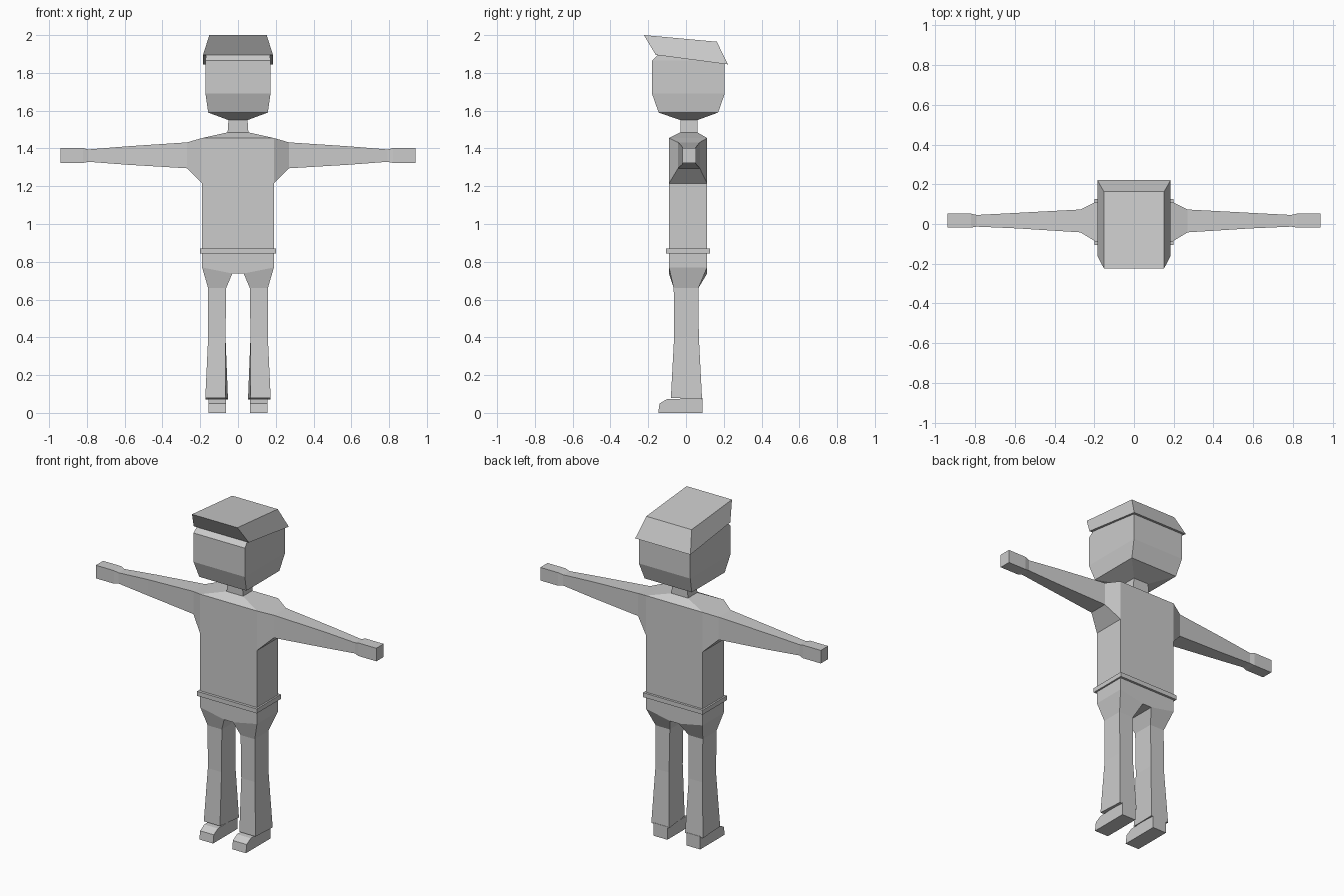
import bpy
import bmesh

if "Cube" in bpy.data.objects:
    bpy.data.objects.remove(bpy.data.objects["Cube"])

grey = bpy.data.materials.new("plain grey")
grey.use_nodes = True
grey.diffuse_color = (0.6, 0.6, 0.6, 1)
grey.node_tree.nodes["Principled BSDF"].inputs["Base Color"].default_value = (0.6, 0.6, 0.6, 1)


def ring_z(x0, x1, y0, y1, z):
    """Horizontal rectangle."""
    return [(x0, y0, z), (x1, y0, z), (x1, y1, z), (x0, y1, z)]


def ring_x(x, y0, y1, z0, z1):
    """Upright rectangle facing sideways."""
    return [(x, y0, z0), (x, y1, z0), (x, y1, z1), (x, y0, z1)]


def profile_x(x, points):
    """Side outline of (y, z) points placed at x."""
    return [(x, y, z) for y, z in points]


def loft(name, rings, side=1):
    """Skin a list of equal-length rings and cap the ends; side=-1 mirrors."""
    bm = bmesh.new()
    loops = [[bm.verts.new((side * x, y, z)) for x, y, z in r] for r in rings]
    n = len(loops[0])
    for a, b in zip(loops, loops[1:]):
        for i in range(n):
            j = (i + 1) % n
            bm.faces.new((a[i], a[j], b[j], b[i]))
    bm.faces.new(loops[0])
    bm.faces.new(loops[-1])
    bmesh.ops.recalc_face_normals(bm, faces=bm.faces[:])
    mesh = bpy.data.meshes.new(name)
    bm.to_mesh(mesh)
    bm.free()
    mesh.materials.append(grey)
    obj = bpy.data.objects.new(name, mesh)
    bpy.context.collection.objects.link(obj)
    return obj


FRONT, BACK, HALF = -0.09, 0.112, 0.19   # torso extents

# Torso, sloping shoulders and neck
loft("torso", [
    ring_z(-HALF, HALF, FRONT, BACK, 0.86),
    ring_z(-HALF, HALF, FRONT, BACK, 1.215),
    ring_z(-HALF, HALF, FRONT, BACK, 1.455),
    ring_z(-0.055, 0.055, -0.03, 0.06, 1.485),
    ring_z(-0.05, 0.05, -0.03, 0.06, 1.56),
])

# Belt
loft("belt", [ring_z(-0.2, 0.2, -0.106, 0.126, z) for z in (0.843, 0.87)])

# Hips with a raised crotch
hip_outline = [(-HALF, 0.86), (-HALF, 0.77), (-0.03, 0.738),
               (0.03, 0.738), (HALF, 0.77), (HALF, 0.86)]
loft("hips", [[(x, y, z) for x, z in hip_outline] for y in (FRONT, BACK)])

# Head, tapering to the jaw and under the hat
loft("head", [
    ring_z(-0.05, 0.05, -0.03, 0.06, 1.55),
    ring_z(-0.158, 0.158, -0.145, 0.17, 1.59),
    ring_z(-0.172, 0.172, -0.18, 0.205, 1.69),
    ring_z(-0.172, 0.172, -0.18, 0.205, 1.865),
    ring_z(-0.168, 0.168, -0.14, 0.17, 1.905),
])

# Slanted hat overhanging the face
loft("hat", [
    [(-0.185, -0.16, 1.895), (0.185, -0.16, 1.895),
     (0.185, 0.222, 1.845), (-0.185, 0.222, 1.845)],
    [(-0.152, -0.223, 2.0), (0.152, -0.223, 2.0),
     (0.152, 0.163, 1.965), (-0.152, 0.163, 1.965)],
])

shoe_outline = [(-0.147, 0), (0.087, 0), (0.087, 0.078),
                (-0.1, 0.073), (-0.14, 0.05)]

for label, side in (("left", 1), ("right", -1)):
    # Sleeve from the shoulder to the wrist
    loft(label + "_arm", [
        ring_x(HALF, FRONT, BACK, 1.215, 1.455),
        ring_x(0.27, -0.042, 0.073, 1.295, 1.432),
        ring_x(0.59, -0.022, 0.056, 1.314, 1.411),
        ring_x(0.8, -0.013, 0.045, 1.33, 1.394),
    ], side)
    # Hand
    loft(label + "_hand", [
        ring_x(0.79, -0.013, 0.045, 1.33, 1.394),
        ring_x(0.82, -0.018, 0.052, 1.323, 1.402),
        ring_x(0.94, -0.018, 0.052, 1.323, 1.402),
    ], side)
    # Trouser leg, flaring at the ankle
    loft(label + "_leg", [
        [(0.03, FRONT, 0.738), (HALF, FRONT, 0.77),
         (HALF, BACK, 0.77), (0.03, BACK, 0.738)],
        ring_z(0.063, 0.158, -0.065, 0.065, 0.66),
        ring_z(0.066, 0.158, -0.063, 0.068, 0.4),
        [(0.065, -0.08, 0.08), (0.173, -0.08, 0.08),
         (0.173, 0.085, 0.072), (0.053, 0.085, 0.072)],
    ], side)
    # Shoe
    loft(label + "_shoe", [profile_x(x, shoe_outline) for x in (0.064, 0.156)], side)
